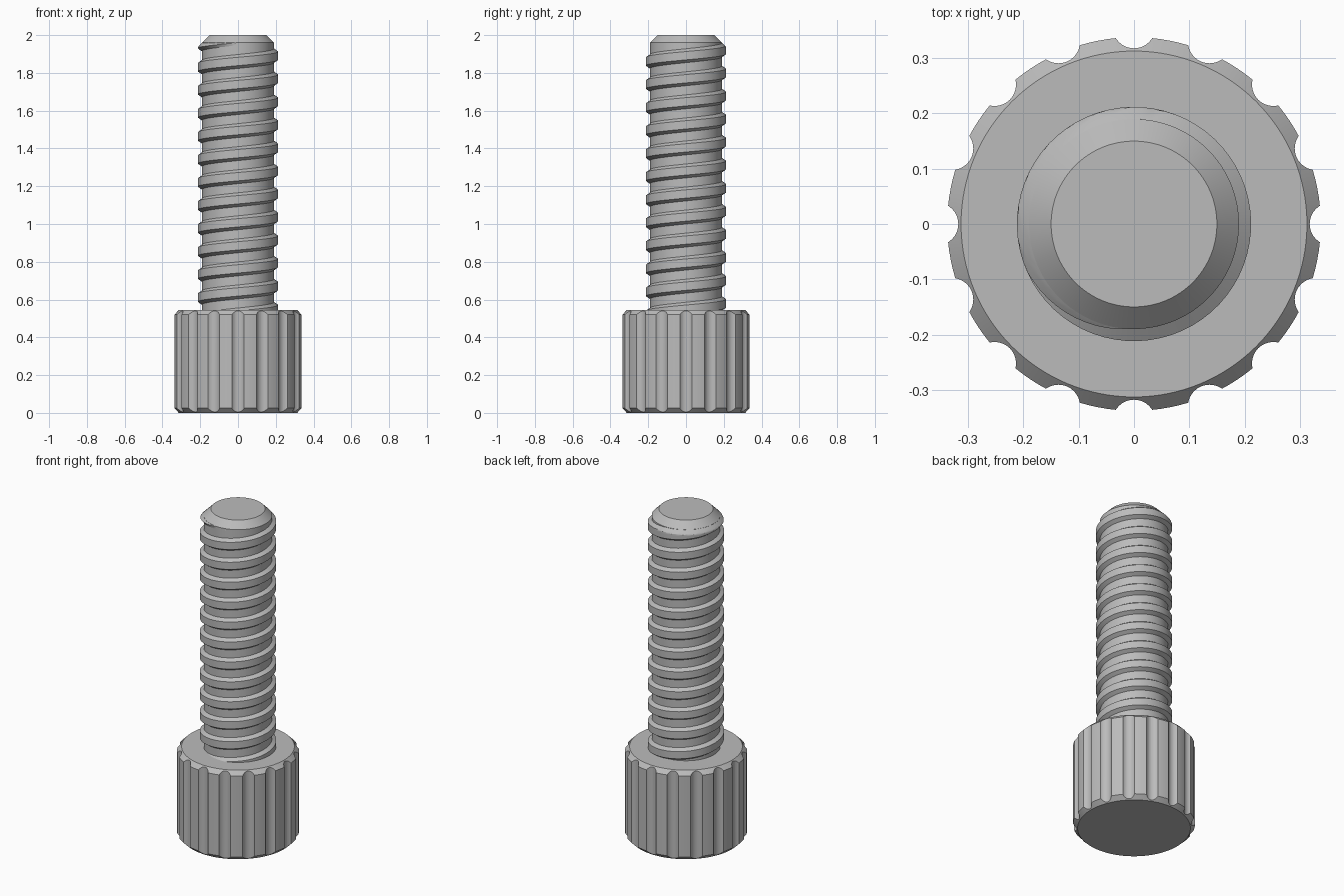
import bpy, bmesh, math
from mathutils import Matrix

cube = bpy.data.objects.get("Cube")
if cube:
    bpy.data.objects.remove(cube, do_unlink=True)

steel = bpy.data.materials.new("grey steel")
steel.use_nodes = True
GREY = (0.5, 0.5, 0.5, 1)
steel.diffuse_color = GREY
steel.node_tree.nodes["Principled BSDF"].inputs["Base Color"].default_value = GREY

HEAD_R, HEAD_H, BEVEL = 0.338, 0.545, 0.025
CORE_R, THREAD_R, TIP_R, TOP = 0.19, 0.212, 0.15, 2.0
PITCH, TURN_STEPS = 0.122, 64
TAU = math.tau


def finish(bm, name):
    bmesh.ops.recalc_face_normals(bm, faces=bm.faces)
    mesh = bpy.data.meshes.new(name)
    bm.to_mesh(mesh)
    bm.free()
    obj = bpy.data.objects.new(name, mesh)
    bpy.context.collection.objects.link(obj)
    mesh.materials.append(steel)
    return obj


def smooth(obj):
    bpy.ops.object.select_all(action="DESELECT")
    obj.select_set(True)
    bpy.context.view_layer.objects.active = obj
    bpy.ops.object.shade_smooth_by_angle(angle=math.radians(25))


def lathe(name, profile, steps):
    bm = bmesh.new()
    rings = [[bm.verts.new((r * math.cos(TAU * i / steps), r * math.sin(TAU * i / steps), z))
              for i in range(steps)] for r, z in profile]
    for low, high in zip(rings, rings[1:]):
        for i in range(steps):
            j = (i + 1) % steps
            bm.faces.new((low[i], low[j], high[j], high[i]))
    bm.faces.new(rings[0])
    bm.faces.new(rings[-1])
    return finish(bm, name)


# Head with chamfered rims
head = lathe("knurled_head", [(HEAD_R - BEVEL, 0), (HEAD_R, BEVEL),
                              (HEAD_R, HEAD_H - BEVEL), (HEAD_R - BEVEL, HEAD_H)], 128)

# Sixteen grip grooves cut by round rods
bm = bmesh.new()
for i in range(16):
    a = TAU * i / 16
    place = Matrix.Translation((0.357 * math.cos(a), 0.357 * math.sin(a), HEAD_H / 2))
    bmesh.ops.create_cone(bm, cap_ends=True, segments=32, radius1=0.039, radius2=0.039,
                          depth=HEAD_H + 0.2, matrix=place)
rods = finish(bm, "groove_cutter")
rods.hide_render = True
cut = head.modifiers.new("grooves", "BOOLEAN")
cut.operation = "DIFFERENCE"
cut.object = rods
cut.solver = "EXACT"
bpy.context.view_layer.objects.active = head
head.select_set(True)
bpy.ops.object.modifier_apply(modifier=cut.name)
bpy.data.objects.remove(rods, do_unlink=True)
smooth(head)

# Shaft core with chamfered tip
core = lathe("shaft_core", [(CORE_R, HEAD_H - 0.1), (CORE_R, TOP - (CORE_R - TIP_R)),
                            (TIP_R, TOP)], 128)
smooth(core)

# Thread: trapezoid swept up a helix, trimmed by the tip cone
ROOT, CREST, INNER = 0.037, 0.022, CORE_R - 0.015
profile = [(INNER, -ROOT), (CORE_R, -ROOT)]
profile += [(THREAD_R, -CREST + 2 * CREST * k / 8) for k in range(9)]
profile += [(CORE_R, ROOT), (INNER, ROOT)]
START_Z, END_Z = 0.46, 2.0
PHASE = math.pi - TAU * (1.83 - START_Z) / PITCH
bm = bmesh.new()
previous = None
steps = int((END_Z - START_Z) / PITCH * TURN_STEPS)
for s in range(steps + 1):
    a = PHASE + TAU * s / TURN_STEPS
    ring = []
    for r, dz in profile:
        z = min(START_Z + PITCH * s / TURN_STEPS + dz, TOP - 0.002)
        r = min(r, TIP_R + TOP - z - (0.002 if z > TOP - CORE_R + TIP_R else 0))
        ring.append(bm.verts.new((r * math.cos(a), r * math.sin(a), z)))
    if previous:
        for k in range(len(profile) - 1):
            bm.faces.new((previous[k], ring[k], ring[k + 1], previous[k + 1]))
    previous = ring
smooth(finish(bm, "screw_thread"))
